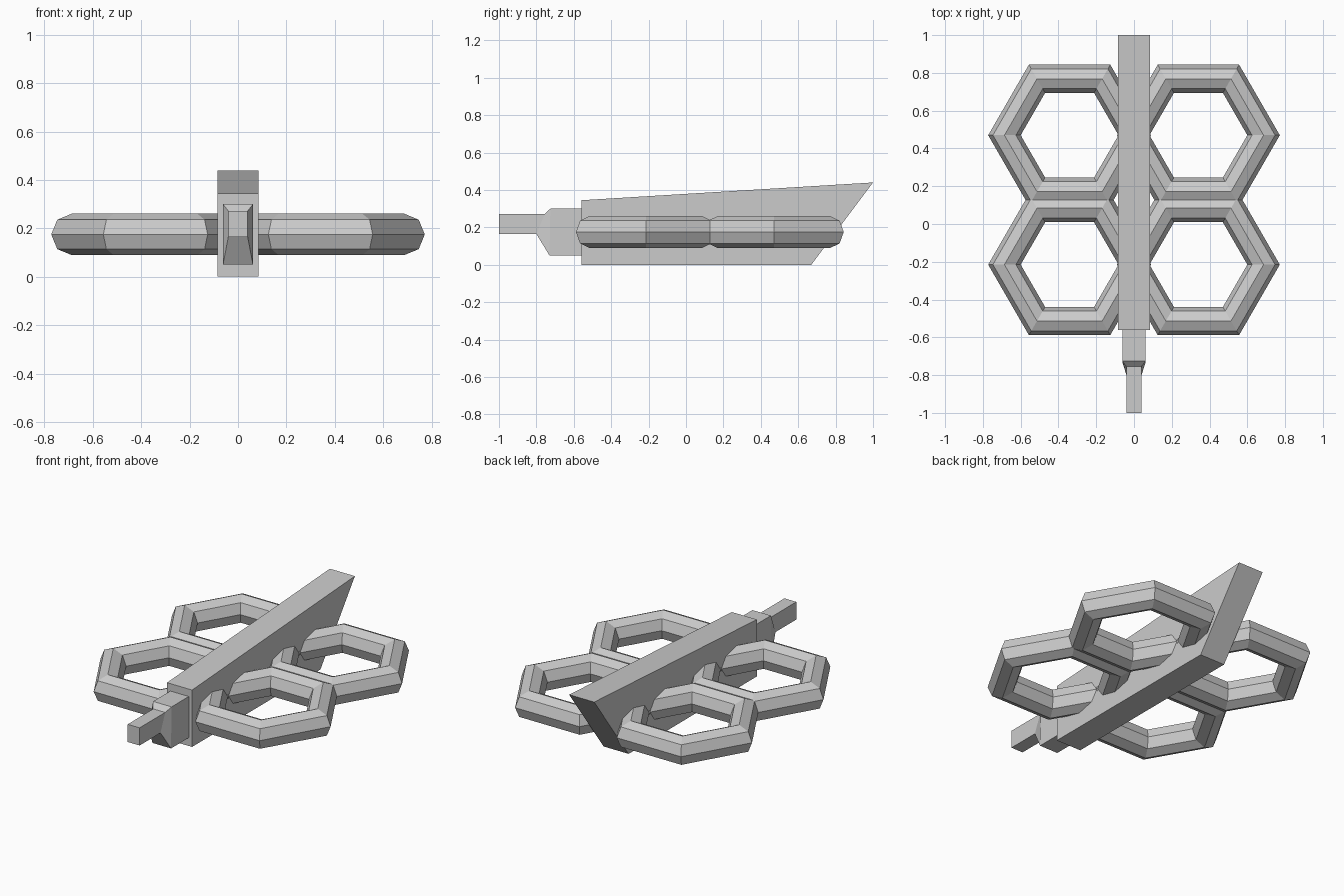
import bpy, bmesh

if "Cube" in bpy.data.objects:
    bpy.data.objects.remove(bpy.data.objects["Cube"])


def loft(name, sections):
    """Solid through matching rings of points, capped at both ends."""
    bm = bmesh.new()
    rings = [[bm.verts.new(p) for p in s] for s in sections]
    n = len(rings[0])
    for a, b in zip(rings, rings[1:]):
        for i in range(n):
            j = (i + 1) % n
            bm.faces.new((a[i], a[j], b[j], b[i]))
    bm.faces.new(rings[0])
    bm.faces.new(rings[-1])
    bmesh.ops.recalc_face_normals(bm, faces=bm.faces[:])
    mesh = bpy.data.meshes.new(name)
    bm.to_mesh(mesh)
    bm.free()
    obj = bpy.data.objects.new(name, mesh)
    bpy.context.collection.objects.link(obj)
    return obj


def rect(w, y_top, z_top, y_bottom, z_bottom):
    return [(-w, y_bottom, z_bottom), (w, y_bottom, z_bottom),
            (w, y_top, z_top), (-w, y_top, z_top)]


# Main wedge-shaped body with a raked rear end
loft("hull", [rect(0.084, -0.56, 0.345, -0.56, 0.0),
              rect(0.084, 1.0, 0.44, 0.67, 0.0)])

# Stepped nose: deep neck tapering into a thin bar
loft("nose", [rect(0.062, -0.55, 0.30, -0.55, 0.05),
              rect(0.062, -0.725, 0.30, -0.73, 0.05),
              rect(0.04, -0.755, 0.272, -0.80, 0.165),
              rect(0.04, -1.0, 0.272, -1.0, 0.165)])

# Four hexagonal rings, two on each side
for side, x in (("left", -0.341), ("right", 0.341)):
    for end, y in (("front", -0.215), ("rear", 0.47)):
        bpy.ops.mesh.primitive_torus_add(
            major_segments=6, minor_segments=8, major_radius=0.345,
            minor_radius=0.086, location=(x, y, 0.175))
        bpy.context.object.name = f"{side}_{end}_ring"
